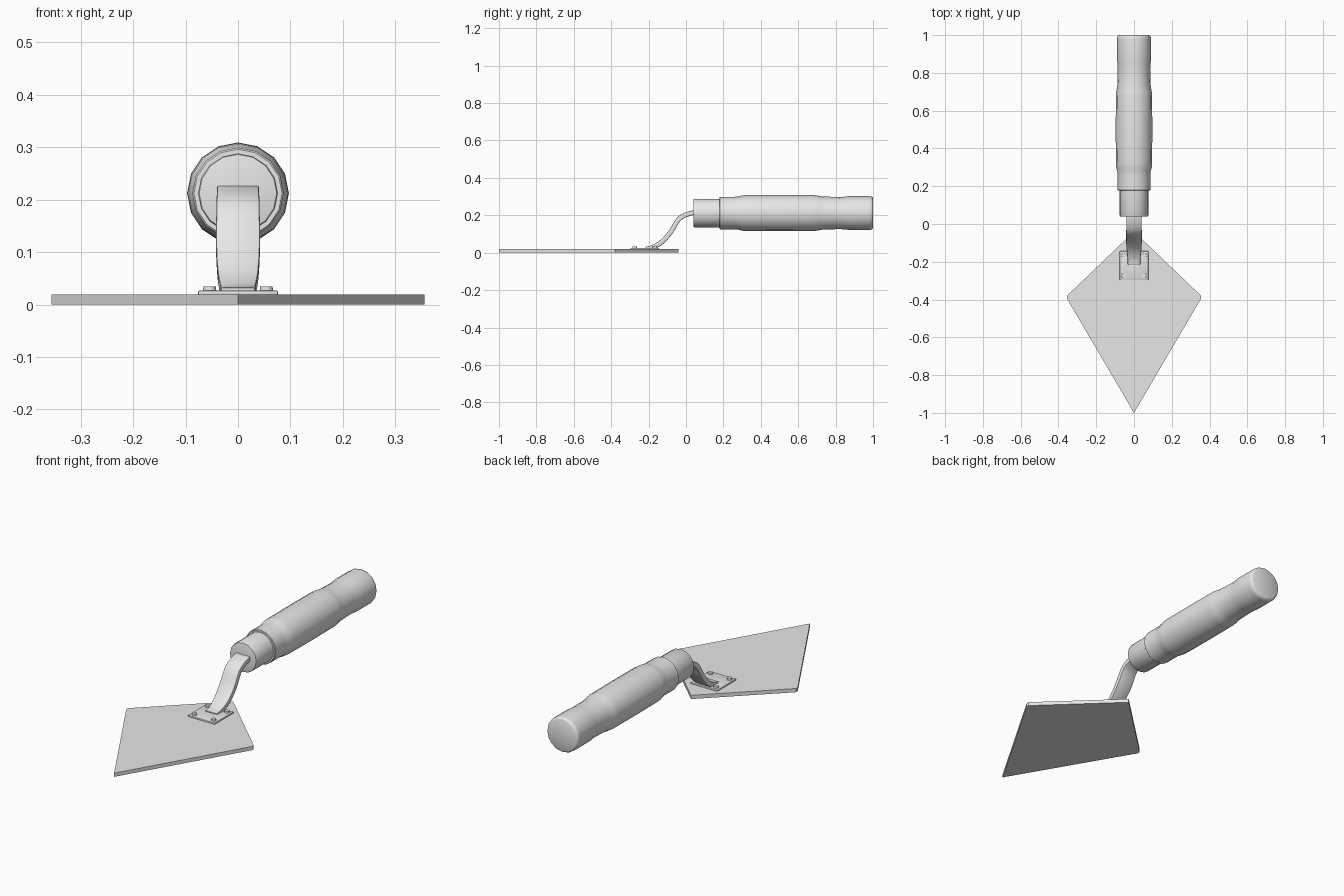
import bpy, bmesh, math
from mathutils import Vector, Matrix

if "Cube" in bpy.data.objects:
    bpy.data.objects.remove(bpy.data.objects["Cube"], do_unlink=True)

grey = bpy.data.materials.new("plain_grey")
grey.use_nodes = True
grey.diffuse_color = (0.8, 0.8, 0.8, 1)
grey.node_tree.nodes["Principled BSDF"].inputs["Base Color"].default_value = (0.8, 0.8, 0.8, 1)

AXIS_Z = 0.212  # height of the handle axis


def finish(name, bm, bevel=0.0, smooth=True):
    """Turn a bmesh into a named object, softening its sharp edges."""
    bmesh.ops.recalc_face_normals(bm, faces=bm.faces)
    if bevel:
        sharp = [e for e in bm.edges if e.calc_face_angle(0) > math.radians(50)]
        bmesh.ops.bevel(bm, geom=sharp, offset=bevel, segments=2, profile=0.5, affect='EDGES')
    mesh = bpy.data.meshes.new(name)
    bm.to_mesh(mesh)
    bm.free()
    mesh.materials.append(grey)
    if smooth:
        mesh.shade_smooth()
        mesh.set_sharp_from_angle(angle=math.radians(35))
    obj = bpy.data.objects.new(name, mesh)
    bpy.context.collection.objects.link(obj)
    return obj


def skin(bm, rings):
    """Join closed rings of points into a capped tube."""
    loops = [[bm.verts.new(p) for p in ring] for ring in rings]
    n = len(loops[0])
    for a, b in zip(loops, loops[1:]):
        for i in range(n):
            j = (i + 1) % n
            bm.faces.new((a[i], a[j], b[j], b[i]))
    bm.faces.new(loops[0])
    bm.faces.new(loops[-1])


def lathe(name, profile, sides=16):
    """Revolve (y, radius) pairs around the handle axis."""
    bm = bmesh.new()
    angles = [2 * math.pi * i / sides for i in range(sides)]
    skin(bm, [[(r * math.cos(a), y, AXIS_Z + r * math.sin(a)) for a in angles]
              for y, r in profile])
    return finish(name, bm)


def spline(points, steps=4):
    """Catmull-Rom samples through the given points."""
    pts = [Vector(p) for p in points]
    pts = [2 * pts[0] - pts[1]] + pts + [2 * pts[-1] - pts[-2]]
    out = []
    for a, b, c, d in zip(pts, pts[1:], pts[2:], pts[3:]):
        for k in range(steps):
            t = k / steps
            out.append(0.5 * (2 * b + (c - a) * t + (2 * a - 5 * b + 4 * c - d) * t ** 2
                              + (3 * b - a - 3 * c + d) * t ** 3))
    return out + [pts[-2]]


# Kite-shaped blade with slightly blunted side corners
bm = bmesh.new()
right_side = [(0.355, -0.395), (0.355, -0.38)]
outline = [(0, -1)] + right_side + [(0, -0.04)] + [(-x, y) for x, y in reversed(right_side)]
skin(bm, [[(x, y, z) for x, y in outline] for z in (0, 0.019)])
finish("blade", bm, smooth=False)

# Square mounting plate
bm = bmesh.new()
bmesh.ops.create_cube(bm, size=1, matrix=Matrix.Translation((0, -0.22, 0.022))
                      @ Matrix.Diagonal((0.152, 0.152, 0.009, 1)))
finish("mounting_plate", bm, bevel=0.002)

# Four rivets on the plate corners
for x, side in ((-0.054, "right"), (0.054, "left")):
    for y, end in ((-0.274, "front"), (-0.166, "back")):
        bm = bmesh.new()
        bmesh.ops.create_cone(bm, cap_ends=True, segments=12, radius1=0.013, radius2=0.012,
                              depth=0.012, matrix=Matrix.Translation((x, y, 0.028)))
        finish(f"rivet_{end}_{side}", bm)

# Curved flat tang: (y, z, half width)
path = spline([(0.07, 0.214, 0.04), (0.025, 0.211, 0.04), (-0.035, 0.183, 0.041),
               (-0.08, 0.113, 0.042), (-0.13, 0.057, 0.039), (-0.18, 0.028, 0.034),
               (-0.215, 0.02, 0.033)])
rings = []
for i, p in enumerate(path):
    d = path[min(i + 1, len(path) - 1)] - path[max(i - 1, 0)]
    n = Vector((0, -d.y, d.x)).normalized() * 0.0125
    c, w = Vector((0, p.x, p.y)), Vector((p.z, 0, 0))
    rings.append([c - w - n, c + w - n, c + w + n, c - w + n])
bm = bmesh.new()
skin(bm, rings)
finish("tang", bm, bevel=0.004)

# Metal collar and contoured grip
lathe("collar", [(0.04, 0.071), (0.041, 0.074), (0.045, 0.076), (0.2, 0.076)])
lathe("grip", [(0.178, 0.07), (0.178, 0.084), (0.181, 0.087), (0.26, 0.087), (0.28, 0.089),
               (0.3, 0.094), (0.32, 0.096), (0.5, 0.097), (0.68, 0.096), (0.7, 0.094),
               (0.72, 0.09), (0.74, 0.088), (0.82, 0.086), (0.845, 0.087), (0.87, 0.09),
               (0.98, 0.09), (0.99, 0.089), (0.997, 0.085), (1.0, 0.079)])
